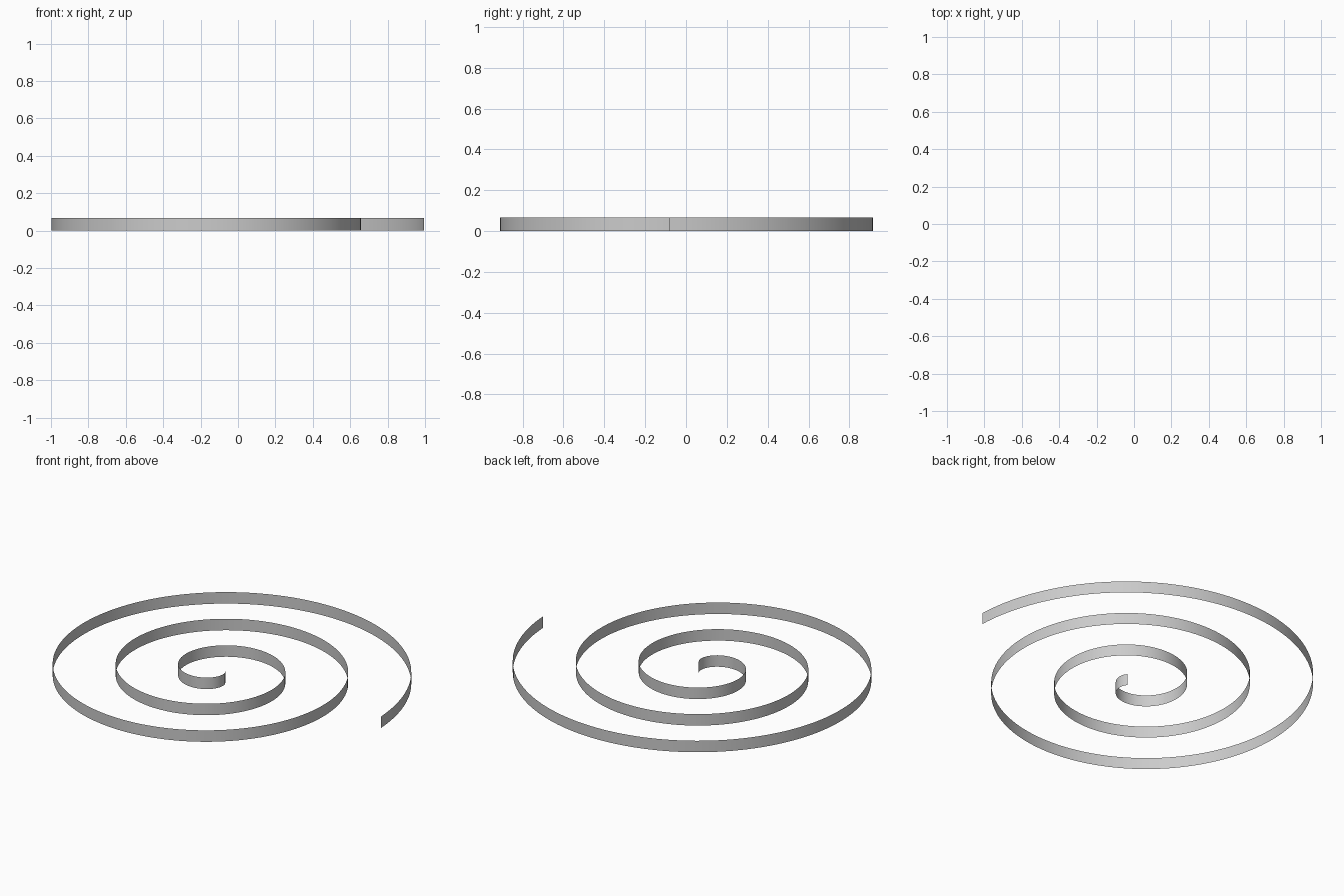
import bpy, bmesh, math

if "Cube" in bpy.data.objects:
    bpy.data.objects.remove(bpy.data.objects["Cube"])

# Spiral parameters: clockwise Archimedean spiral, three turns
CX, CY = -0.0855, -0.0825
R0, PITCH, TURNS = 0.061, 0.34, 3
HEIGHT = 0.068
STEPS = 384

grey = bpy.data.materials.new("plain grey")
grey.diffuse_color = (0.6, 0.6, 0.6, 1)
grey.use_nodes = True
grey.node_tree.nodes["Principled BSDF"].inputs["Base Color"].default_value = grey.diffuse_color

# Spiral path extruded upward into a thin upright ribbon
bm = bmesh.new()
rows = []
for i in range(STEPS + 1):
    t = TURNS * (i / STEPS) ** 0.7      # denser steps on the wide outer turn
    r, a = R0 + PITCH * t, -2 * math.pi * t
    x, y = CX + r * math.cos(a), CY + r * math.sin(a)
    rows.append((bm.verts.new((x, y, 0)), bm.verts.new((x, y, HEIGHT))))
for (a0, a1), (b0, b1) in zip(rows, rows[1:]):
    bm.faces.new((b0, a0, a1, b1)).smooth = True

mesh = bpy.data.meshes.new("spiral_ribbon")
bm.to_mesh(mesh)
bm.free()
mesh.materials.append(grey)
ribbon = bpy.data.objects.new("spiral_ribbon", mesh)
bpy.context.collection.objects.link(ribbon)
